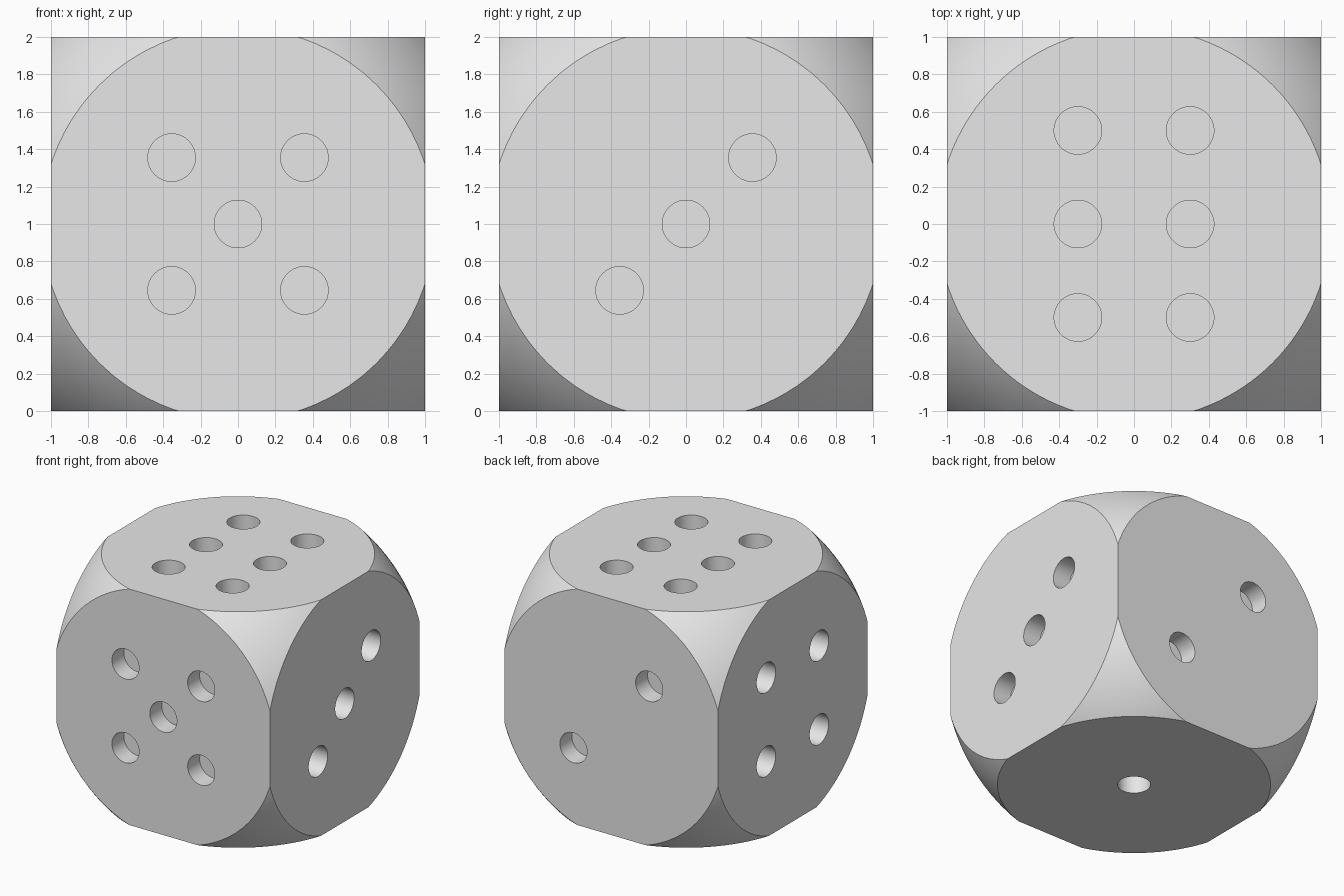
import bpy, bmesh, math
from mathutils import Matrix, Vector

if "Cube" in bpy.data.objects:
    bpy.data.objects.remove(bpy.data.objects["Cube"])

BALL_R = 1.45          # sphere that rounds the corners
PIP_R, PIP_DEPTH = 0.127, 0.16
D = 0.355              # diagonal pip spacing
CENTRE = Vector((0, 0, 1))

grey = bpy.data.materials.new("light_grey")
grey.diffuse_color = (0.8, 0.8, 0.8, 1)
grey.use_nodes = True
grey.node_tree.nodes["Principled BSDF"].inputs["Base Color"].default_value = grey.diffuse_color


def make_object(name, bm):
    mesh = bpy.data.meshes.new(name)
    bm.to_mesh(mesh)
    bm.free()
    mesh.materials.append(grey)
    obj = bpy.data.objects.new(name, mesh)
    bpy.context.collection.objects.link(obj)
    return obj


def boolean(target, cutter, operation):
    mod = target.modifiers.new(operation.lower(), 'BOOLEAN')
    mod.operation, mod.object, mod.solver = operation, cutter, 'EXACT'
    bpy.context.view_layer.objects.active = target
    bpy.ops.object.modifier_apply(modifier=mod.name)
    cutter.hide_render = True
    cutter.hide_set(True)


# Cube body
bm = bmesh.new()
bmesh.ops.create_cube(bm, size=2, matrix=Matrix.Translation(CENTRE))
die = make_object("die_body", bm)

# Rounding sphere
bm = bmesh.new()
bmesh.ops.create_uvsphere(bm, u_segments=128, v_segments=64, radius=BALL_R,
                          matrix=Matrix.Translation(CENTRE))
ball = make_object("rounding_cutter", bm)

# Pips: face normal -> offsets from the cube centre
square = [(a, b) for a in (-D, D) for b in (-D, D)]
faces = {
    (0, 0, 1): [(x, y, 0) for x in (-0.3, 0.3) for y in (-0.5, 0, 0.5)],   # six
    (0, 0, -1): [(0, 0, 0)],                                               # one
    (0, -1, 0): [(a, 0, b) for a, b in square + [(0, 0)]],                 # five
    (0, 1, 0): [(D, 0, -D), (-D, 0, D)],                                   # two
    (1, 0, 0): [(0, t, t) for t in (-D, 0, D)],                            # three
    (-1, 0, 0): [(0, a, b) for a, b in square],                            # four
}
bm = bmesh.new()
for normal, spots in faces.items():
    n = Vector(normal)
    turn = n.to_track_quat('Z', 'Y').to_matrix().to_4x4()
    for spot in spots:
        place = Matrix.Translation(CENTRE + Vector(spot) + n)
        bmesh.ops.create_cone(bm, cap_ends=True, segments=64, radius1=PIP_R,
                              radius2=PIP_R, depth=2 * PIP_DEPTH,
                              matrix=place @ turn)
pips = make_object("pip_cutter", bm)

boolean(die, ball, 'INTERSECT')
boolean(die, pips, 'DIFFERENCE')

# Remove the helpers and keep crisp edges
for helper in (ball, pips):
    bpy.data.objects.remove(helper)
die.select_set(True)
bpy.context.view_layer.objects.active = die
bpy.ops.object.shade_smooth_by_angle(angle=math.radians(30))
